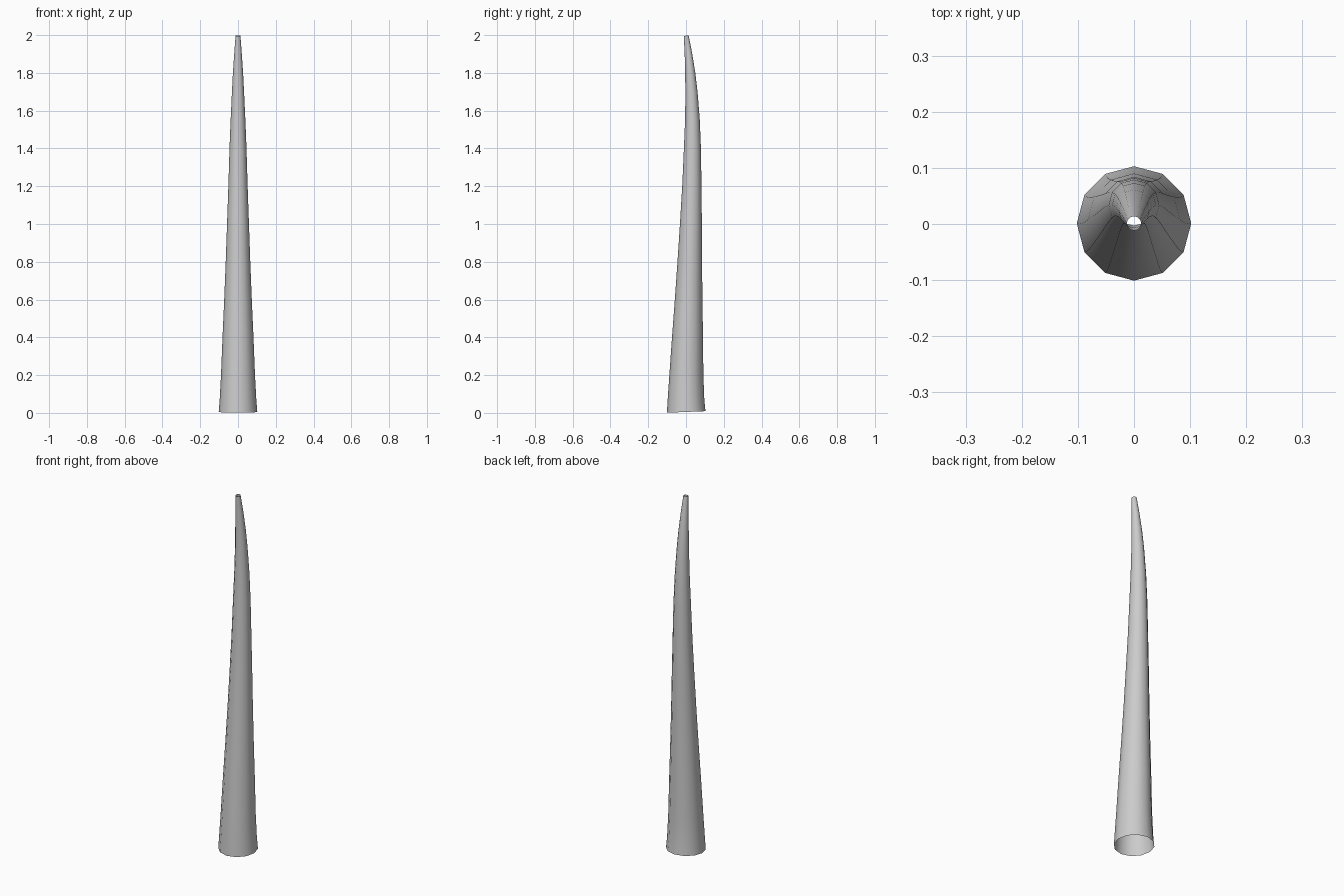
import bpy, bmesh, math

if "Cube" in bpy.data.objects:
    bpy.data.objects.remove(bpy.data.objects["Cube"])

SIDES = 12
# Side profile: height, centre-line y, radius
PROFILE = [
    (0.005, 0.001, 0.102), (0.07, 0.000, 0.097), (0.20, 0.002, 0.090),
    (0.40, 0.008, 0.082), (0.60, 0.014, 0.073), (0.80, 0.020, 0.065),
    (1.00, 0.026, 0.058), (1.20, 0.031, 0.051), (1.40, 0.034, 0.045),
    (1.55, 0.034, 0.039), (1.70, 0.029, 0.032), (1.80, 0.022, 0.027),
    (1.90, 0.013, 0.020), (1.997, 0.001, 0.013),
]

# Curved tapering tube, open at both ends
bm = bmesh.new()
rings = []
for i, (z, y, r) in enumerate(PROFILE):
    a, b = PROFILE[max(i - 1, 0)], PROFILE[min(i + 1, len(PROFILE) - 1)]
    tilt = math.atan2(b[1] - a[1], b[0] - a[0])
    if i == 0:
        tilt = -0.04
    ring = []
    for k in range(SIDES):
        t = 2 * math.pi * k / SIDES
        s = r * math.sin(t)
        ring.append(bm.verts.new((r * math.cos(t), y + s * math.cos(tilt), z - s * math.sin(tilt))))
    rings.append(ring)
for lo, hi in zip(rings, rings[1:]):
    for k in range(SIDES):
        n = (k + 1) % SIDES
        bm.faces.new((lo[k], lo[n], hi[n], hi[k])).smooth = True

mesh = bpy.data.meshes.new("tapered_horn")
bm.to_mesh(mesh)
bm.free()
horn = bpy.data.objects.new("tapered_horn", mesh)
bpy.context.collection.objects.link(horn)
